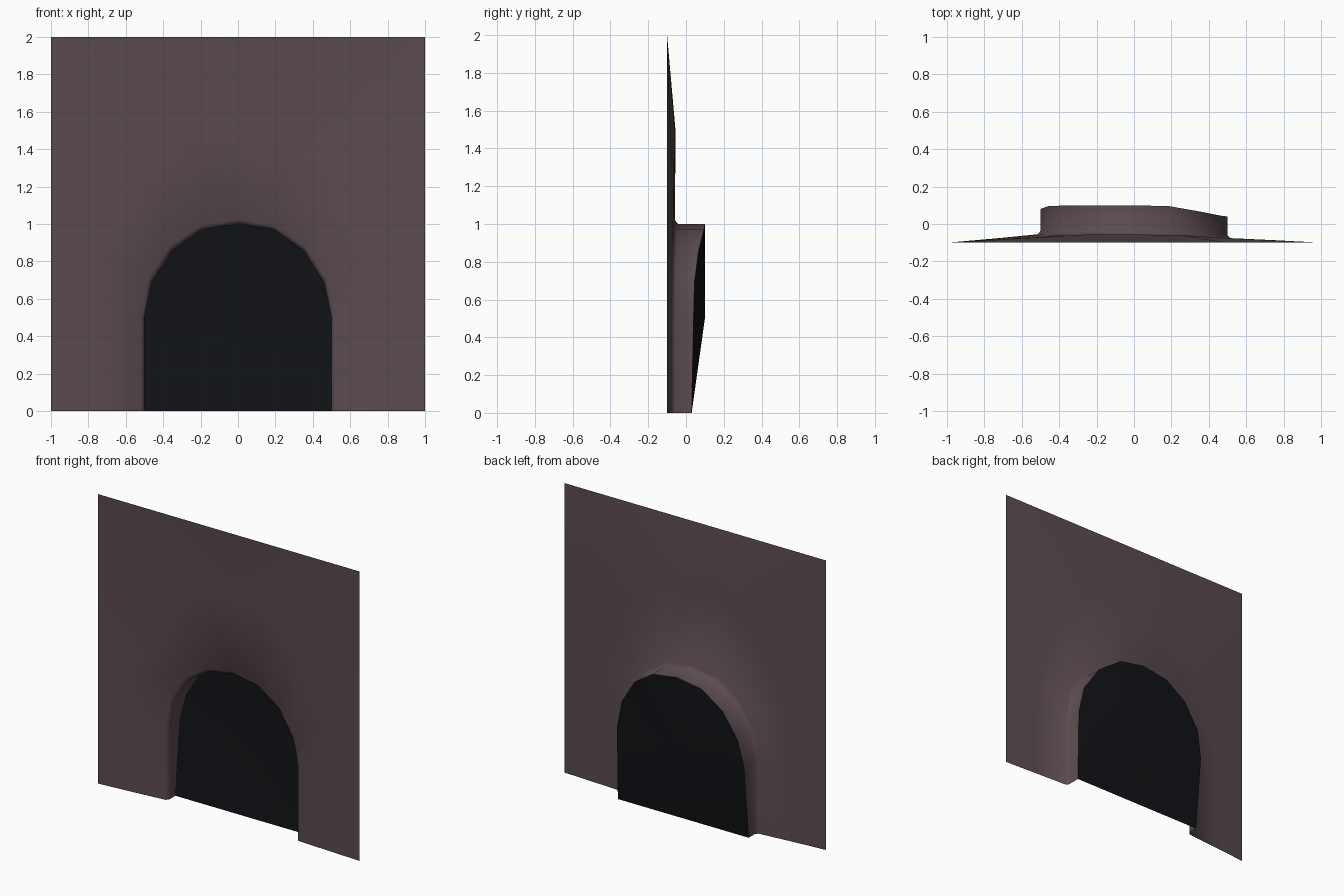
import bpy

if "Cube" in bpy.data.objects:
    bpy.data.objects.remove(bpy.data.objects["Cube"])

def material(name, color):
    m = bpy.data.materials.new(name)
    m.diffuse_color = (*color, 1)
    m.use_nodes = True
    m.node_tree.nodes["Principled BSDF"].inputs["Base Color"].default_value = m.diffuse_color
    return m

def add_mesh(name, verts, faces, mat, angle):
    me = bpy.data.meshes.new(name)
    me.from_pydata(verts, [], faces)
    me.materials.append(mat)
    ob = bpy.data.objects.new(name, me)
    bpy.context.collection.objects.link(ob)
    bpy.ops.object.select_all(action='DESELECT')
    ob.select_set(True)
    bpy.context.view_layer.objects.active = ob
    bpy.ops.object.shade_smooth_by_angle(angle=angle)
    return ob

def full(half):
    """Right half (bottom to apex) mirrored into a whole ring, right to left."""
    return half + [(-x, z) for x, z in half[-2::-1]]

def with_depth(ring, ys):
    return [(x, y, z) for (x, z), y in zip(ring, ys)]

plaster = material("plaster", (0.105, 0.072, 0.080))
dark = material("dark_opening", (0.005, 0.006, 0.008))

# Half profiles: opening, its chamfer lip, swelling of the wall, outer rectangle
arch = full([(.5, 0), (.5, .5), (.46, .69), (.35, .86), (.19, .97), (0, 1)])
lip = full([(.515, 0), (.515, .5), (.48, .705), (.365, .88), (.2, .99), (0, 1.022)])
swell = full([(.75, 0), (.75, .5), (.74, .84), (.5, 1.3), (.25, 1.5), (0, 1.5)])
outer = full([(1, 0), (1, .5), (1, 1), (1, 2), (.5, 2), (0, 2)])

# The back rim is uneven: shallower on the right side
back_y = [.03, .04, .045, .067, .095, .1, .1, .1, .095, .08, .03]
lip_y = [-.077, -.077, -.075, -.07, -.065, -.06, -.058, -.056, -.055, -.055, -.055]
swell_y = [-.088, -.088, -.086, -.075, -.06, -.056, -.056, -.07, -.08, -.078, -.078]

# Wall sheet with rounded reveal
rings = [with_depth(outer, [-.1] * 11), with_depth(swell, swell_y),
         with_depth(lip, lip_y), with_depth(arch, [y + .018 for y in lip_y]),
         with_depth(arch, back_y)]
n = len(arch)
verts = [v for r in rings for v in r]
faces = [(k * n + i, k * n + i + 1, (k + 1) * n + i + 1, (k + 1) * n + i)
         for k in range(len(rings) - 1) for i in range(n - 1)]
faces = [f[::-1] for f in faces]
add_mesh("wall", verts, faces, plaster, 1.2)

# Dark recessed panel, bulging backward at its centre
panel = with_depth(arch, back_y) + [(0, .1, .5)]
add_mesh("dark_panel", panel, [(n, (i + 1) % n, i) for i in range(n)], dark, 0.6)
